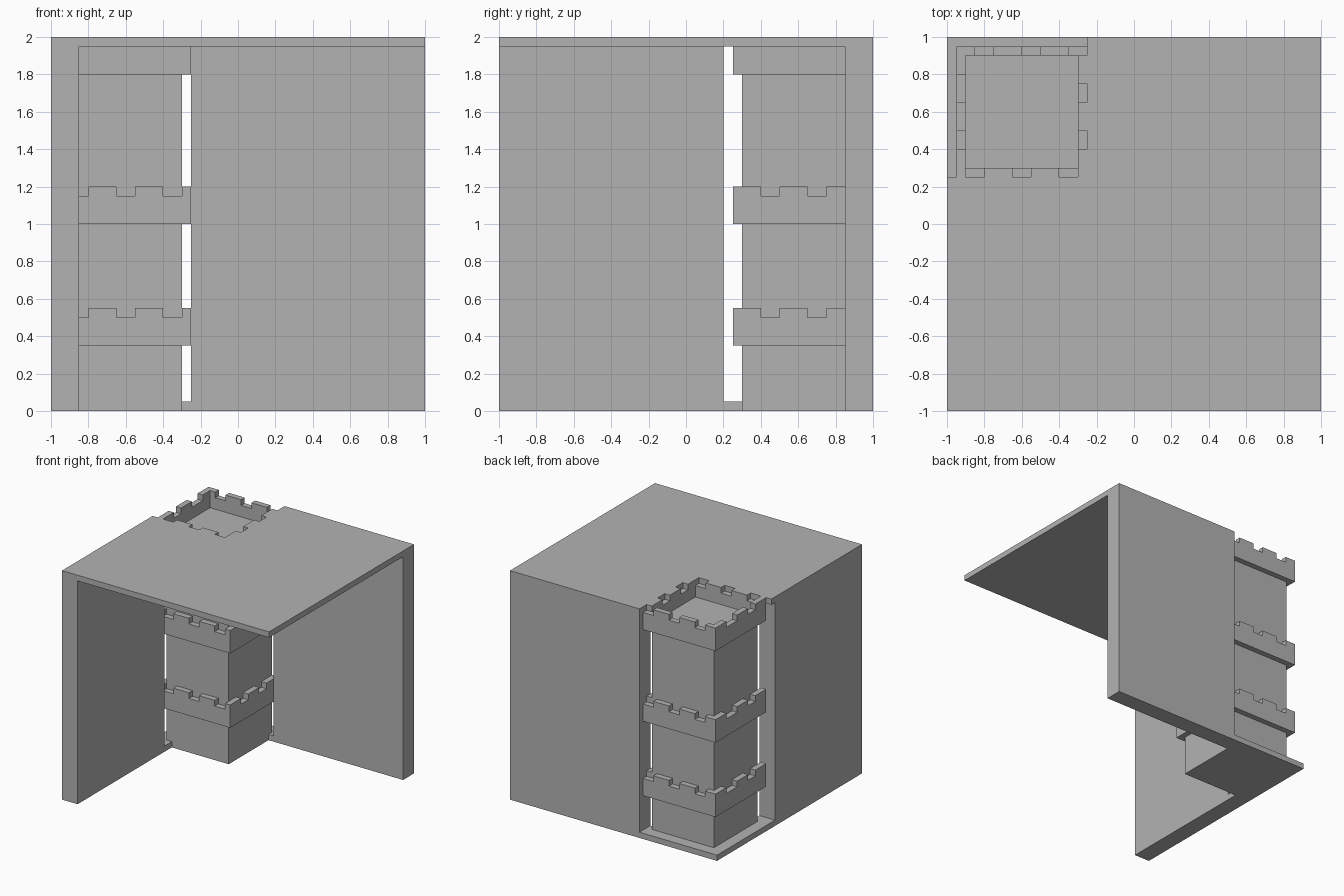
import bpy
import bmesh
from mathutils import Vector

cube = bpy.data.objects.get("Cube")
if cube:
    bpy.data.objects.remove(cube, do_unlink=True)

GREY = (0.45, 0.45, 0.45, 1)
stone = bpy.data.materials.new("stone_grey")
stone.use_nodes = True
stone.diffuse_color = GREY
stone.node_tree.nodes["Principled BSDF"].inputs["Base Color"].default_value = GREY


def extrude(bm, points, offset):
    """Add a flat polygon swept along an offset."""
    face = bm.faces.new([bm.verts.new(p) for p in points])
    swept = bmesh.ops.extrude_face_region(bm, geom=[face], use_keep_orig=True)["geom"]
    verts = [g for g in swept if isinstance(g, bmesh.types.BMVert)]
    bmesh.ops.translate(bm, verts=verts, vec=Vector(offset))


def finish(name, bm):
    bmesh.ops.recalc_face_normals(bm, faces=bm.faces)
    mesh = bpy.data.meshes.new(name)
    bm.to_mesh(mesh)
    bm.free()
    mesh.materials.append(stone)
    bpy.context.collection.objects.link(bpy.data.objects.new(name, mesh))


def slab(name, outline, bottom, top):
    bm = bmesh.new()
    extrude(bm, [(x, y, bottom) for x, y in outline], (0, 0, top - bottom))
    finish(name, bm)


def rect(x0, x1, y0, y1):
    return [(x0, y0), (x1, y0), (x1, y1), (x0, y1)]


def crenellated(start, end, gaps, bottom, top, notch=0.05):
    """Side profile of a parapet with notches cut in its top."""
    heights = [(start, top)]
    for a, b in gaps:
        heights += [(a, top), (a, top - notch), (b, top - notch), (b, top)]
    heights.append((end, top))
    # Drop repeats where a notch reaches the end
    if gaps[-1][1] == end:
        heights = heights[:-2]
    return [(end, bottom), (start, bottom)] + heights


# Tower footprint and wall thickness of the parapets
X0, X1, Y0, Y1 = -0.95, -0.25, 0.25, 0.95
T = 0.05
FRONT_GAPS = [(-0.9, -0.8), (-0.65, -0.55), (-0.4, -0.3)]
BACK_GAPS = [(-0.85, -0.75), (-0.6, -0.5), (-0.35, X1)]
RIGHT_GAPS = [(0.4, 0.5), (0.65, 0.75)]
LEFT_GAPS = [(0.4, 0.5), (0.65, 0.8)]


def parapet(name, bottom, top):
    bm = bmesh.new()
    # Sides running along x
    for y, gaps in ((Y0, FRONT_GAPS), (Y1 - T, BACK_GAPS)):
        profile = crenellated(X0, X1, gaps, bottom, top)
        extrude(bm, [(x, y, z) for x, z in profile], (0, T, 0))
    # Sides running along y, fitted between them
    for x, gaps in ((X0, LEFT_GAPS), (X1 - T, RIGHT_GAPS)):
        profile = crenellated(Y0 + T, Y1 - T, gaps, bottom, top)
        extrude(bm, [(x, y, z) for y, z in profile], (T, 0, 0))
    finish(name, bm)


# Room: roof with the tower corner cut away, and two walls
slab("roof", [(-1, -1), (1, -1), (1, 1), (X1, 1), (X1, Y0), (-1, Y0)], 1.95, 2)
slab("side_wall", rect(-1, -0.85, -1, 0.2), 0, 1.95)
slab("back_wall", rect(X1, 1, 0.85, 1), 0, 1.95)

# Corner sill wrapped around the foot of the tower
slab("corner_sill", [(-1, 0.2), (-0.85, 0.2), (-0.85, 0.3), (-0.9, 0.3), (-0.9, 0.9),
                     (-0.3, 0.9), (-0.3, 0.85), (X1, 0.85), (X1, 1), (-1, 1)], 0, 0.05)

# Tower shaft and its three parapets
slab("tower_shaft", rect(X0 + T, X1 - T, Y0 + T, Y1 - T), 0, 1.85)
for level, bottom, top in (("lower", 0.35, 0.55), ("middle", 1.0, 1.2), ("top", 1.8, 2.0)):
    parapet(level + "_parapet", bottom, top)
